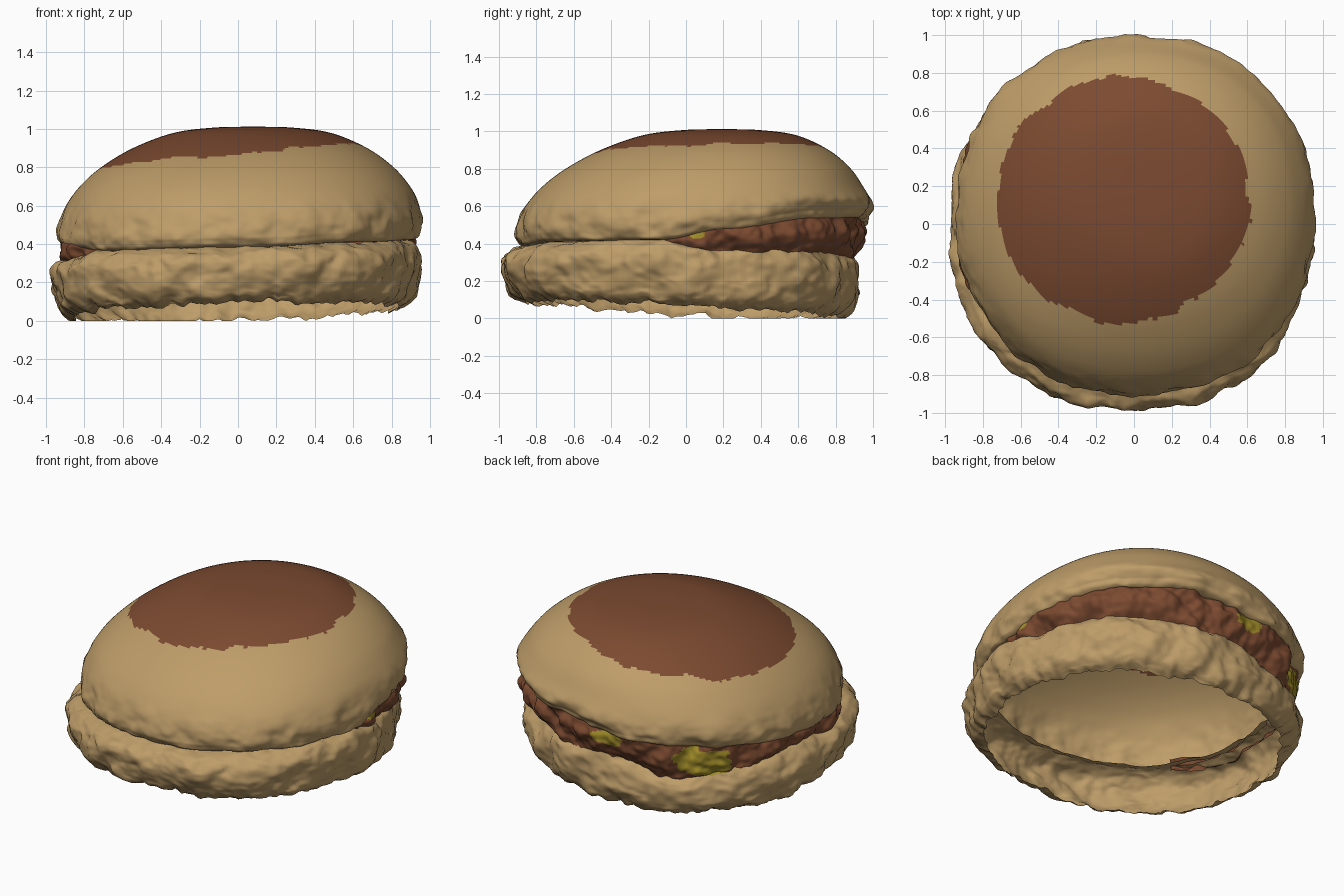
import bpy, bmesh, math
from mathutils import Vector, noise

cube = bpy.data.objects.get("Cube")
if cube:
    bpy.data.objects.remove(cube)


def material(name, rgb):
    m = bpy.data.materials.new(name)
    m.use_nodes = True
    m.diffuse_color = (*rgb, 1)
    m.node_tree.nodes["Principled BSDF"].inputs["Base Color"].default_value = (*rgb, 1)
    return m


TAN = material("bun_tan", (0.515, 0.337, 0.141))
BROWN = material("toasted_brown", (0.202, 0.069, 0.030))
YELLOW = material("cheese_yellow", (0.352, 0.262, 0.021))
SEGMENTS = 320


def smooth(t):
    t = min(max(t, 0), 1)
    return t * t * (3 - 2 * t)


def keyed(keys, deg):
    """Ease between (angle, value) keys around the full turn."""
    deg = (deg - keys[0][0]) % 360 + keys[0][0]
    for (a, va), (b, vb) in zip(keys, keys[1:] + [(keys[0][0] + 360, keys[0][1])]):
        if a <= deg <= b:
            return va + (vb - va) * smooth((deg - a) / (b - a))


def spline(points, steps):
    """Catmull-Rom samples through a profile."""
    pts = [Vector(p) for p in points]
    pts = [2 * pts[0] - pts[1]] + pts + [2 * pts[-1] - pts[-2]]
    out = []
    for p0, p1, p2, p3 in zip(pts, pts[1:], pts[2:], pts[3:]):
        for i in range(steps):
            t = i / steps
            out.append(p1 + (p2 - p0) * t / 2 + (p0 * 2 - p1 * 5 + p2 * 4 - p3) * t * t / 2
                       + (p1 * 3 - p0 - p2 * 3 + p3) * t ** 3 / 2)
    return out + [pts[-2]]


def squarish(a):
    return 1 + 0.015 * (1 - math.cos(4 * a))


def rough(p, scale, amount):
    return noise.fractal(p * scale, 1.0, 2.0, 3) * amount


def sweep(name, rows, angles, place, closed, mats, rule):
    """Skin a grid of rows (top to bottom) by angles; normals face outward."""
    bm = bmesh.new()
    grid = [[bm.verts.new(place(row, a)) for a in angles] for row in rows]
    n = len(angles)
    for up, low in zip(grid, grid[1:]):
        for j in range(n if closed else n - 1):
            k = (j + 1) % n
            f = bm.faces.new((up[j], low[j], low[k], up[k]))
            f.material_index = rule(f.calc_center_median())
    bmesh.ops.remove_doubles(bm, verts=bm.verts[:], dist=0.0005)
    me = bpy.data.meshes.new(name)
    bm.to_mesh(me)
    bm.free()
    for m in mats:
        me.materials.append(m)
    ob = bpy.data.objects.new(name, me)
    bpy.context.collection.objects.link(ob)
    bpy.ops.object.select_all(action="DESELECT")
    ob.select_set(True)
    bpy.context.view_layer.objects.active = ob
    bpy.ops.object.shade_smooth_by_angle(angle=math.radians(50))


turn = [math.tau * i / SEGMENTS for i in range(SEGMENTS)]

# Around the burger: filling's top and bottom edges, dome overhang
SEAM_TOP = [(-90, .38), (-45, .41), (-8, .42), (12, .47), (45, .535), (75, .535), (107, .48),
            (135, .45), (180, .39), (205, .37), (218, .36)]
SEAM_LOW = [(-90, .37), (-45, .39), (-8, .41), (15, .37), (45, .37), (90, .34), (120, .25),
            (140, .29), (165, .32), (205, .32), (218, .35)]
FLARE = [(-45, -.025), (0, 0), (50, .035), (90, .05), (135, .025), (180, -.01), (220, -.045)]

# Top bun: a tilted dome with a toasted patch
dome = spline([(0, 1.012), (.2, 1.007), (.41, .979), (.61, .9), (.762, .8), (.86, .7),
               (.92, .6), (.945, .5), (.935, .43), (.91, .405), (.87, .4)], 11)


def place_dome(row, a):
    r, z = row
    deg = math.degrees(a)
    d = Vector((math.cos(a), math.sin(a), 0))
    low = 1 - smooth((z - .4) / .3)
    tilt = max(0, z - .45)
    z2 = z + (keyed(SEAM_TOP, deg) - .4) * (1 - smooth((z - .4) / .36))
    r = r * (1 + (squarish(a) - 1) * smooth(r)) + keyed(FLARE, deg) * low
    p = d * r + Vector((.14 * tilt, .34 * tilt, z2))
    return p + d * rough(p, 6, .03 * low) * smooth(r * 2)


def toasted(c):
    v = Vector(((c.x + .06) / .67, (c.y - .125) / .655, 0))
    edge = 1 + rough(v.normalized(), 4, .045)
    notch = (Vector((c.x, c.y)) - Vector((.32, -.49))).length < .09
    return int(c.z > .7 and v.length < edge and not notch)


sweep("top_bun", dome, turn, place_dome, True, [TAN, BROWN], toasted)

# Cheese spots: angle, height, half width in degrees, half height
CHEESE = [(131, .35, 10, .10), (95, .46, 6, .05), (4, .45, 3, .025)]


def cheese(c):
    deg = math.degrees(math.atan2(c.y, c.x))
    wobble = 1 + rough(c, 8, .4)
    return int(any(math.hypot((deg - a) / w, (c.z - z) / h) < wobble for a, z, w, h in CHEESE))


# Bottom bun: an open ring, a thin wall with a ragged hem
ring = spline([(.87, 1.08), (.915, 1.03), (.965, .94), (1.0, .72), (.995, .4),
               (.97, .14), (.935, .0), (.89, -.08)], 8)


def place_ring(row, a):
    r, f = row
    c, s = math.cos(a), math.sin(a)
    base = .068 - .045 * s + .028 * c
    z = base + f * (keyed(SEAM_LOW, math.degrees(a)) - base)
    d = Vector((c, s, 0))
    p = d * (r * .955 * squarish(a)) + Vector((-.015, -.028, z))
    p += d * (rough(p, 6, .03) + rough(p, 14, .008))
    p.z += rough(p, 7, .015) + rough(d, 12, .025 * smooth((.3 - f) / .4))
    p.z = max(0, p.z)
    return p


sweep("bottom_bun", ring, turn, place_ring, True, [TAN, YELLOW], cheese)

# Filling: a rough band of meat showing at the back, with cheese spots
FIRST, LAST = -7, 216
ARC = [math.radians(FIRST + (LAST - FIRST) * i / 320) for i in range(321)]


def place_filling(t, a):
    deg = math.degrees(a)
    top, low = keyed(SEAM_TOP, deg) + .035, keyed(SEAM_LOW, deg) - .03
    d = Vector((math.cos(a), math.sin(a), 0))
    r_top = .895 + .05 * max(0, math.sin(a))
    r = r_top + (.885 - r_top) * t + .03 * math.sin(math.pi * t)
    r -= .05 * (1 - smooth(min(deg - FIRST, LAST - deg) / 18))
    p = d * r * squarish(a) + Vector((0, 0, top + (low - top) * t))
    return p + d * rough(p, 6, .05)


sweep("meat_filling", [i / 28 for i in range(29)], ARC, place_filling, False, [BROWN, YELLOW], cheese)
